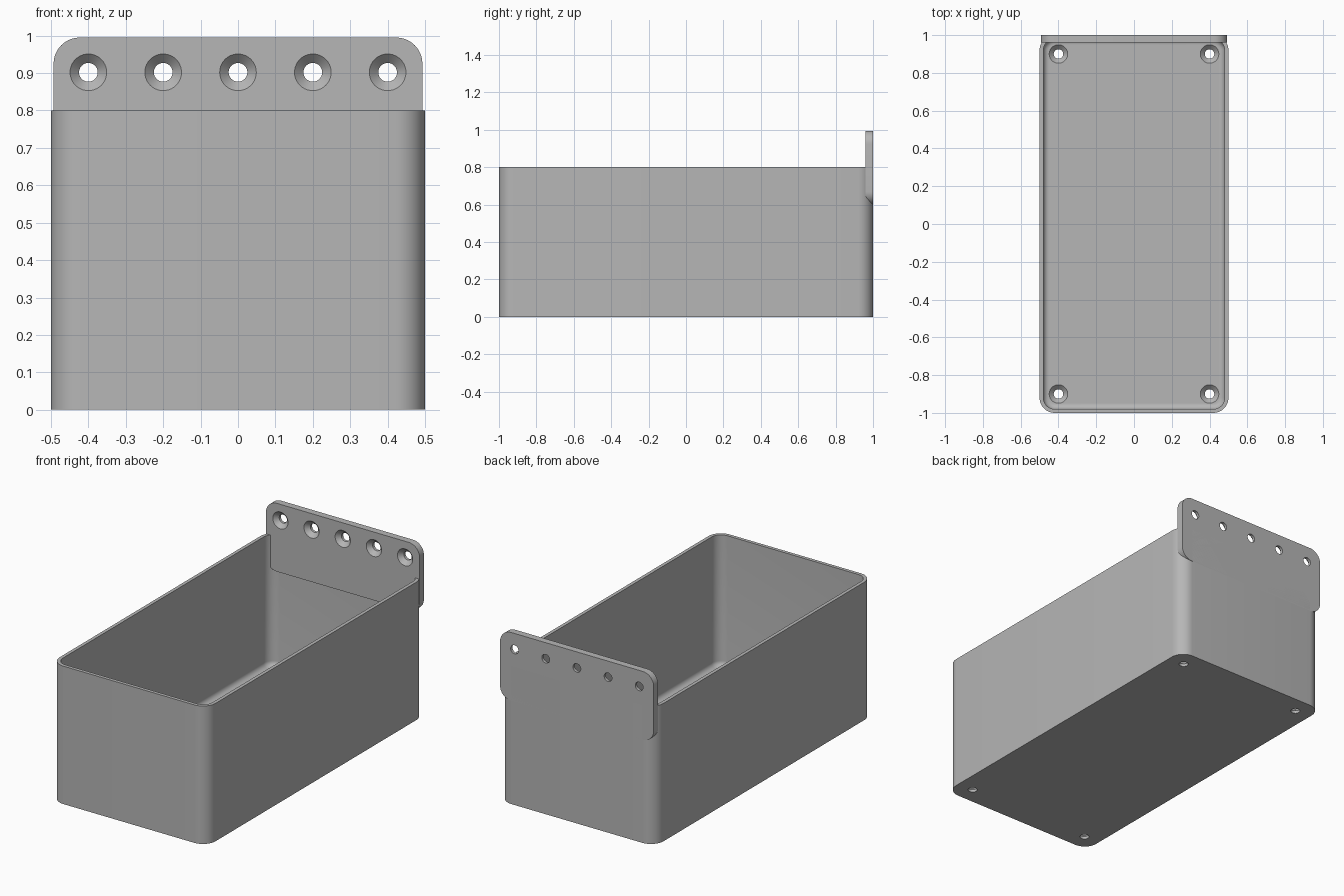
import bpy, bmesh, math
from mathutils import Matrix

cube = bpy.data.objects.get("Cube")
if cube:
    bpy.data.objects.remove(cube, do_unlink=True)

grey = bpy.data.materials.new("plain grey")
grey.use_nodes = True
COLOUR = (0.47, 0.47, 0.47, 1)
grey.diffuse_color = COLOUR
grey.node_tree.nodes["Principled BSDF"].inputs["Base Color"].default_value = COLOUR

WALL, FLOOR, PLATE = 0.02, 0.04, 0.04
FILLET = 0.03


def rounded_ring(hx, hy, r, z, steps=10):
    """Rounded rectangle outline at height z."""
    pts = []
    for q, (sx, sy) in enumerate([(1, 1), (-1, 1), (-1, -1), (1, -1)]):
        for i in range(steps + 1):
            a = (q + i / steps) * math.pi / 2
            pts.append((sx * (hx - r) + r * math.cos(a), sy * (hy - r) + r * math.sin(a), z))
    return pts


def circle(r, z, n=40):
    return [(r * math.cos(t), r * math.sin(t), z) for t in (2 * math.pi * i / n for i in range(n))]


def loft(bm, rings, matrix=Matrix()):
    """Skin a stack of outlines and cap both ends."""
    loops = [[bm.verts.new(matrix @ Matrix.Translation(p).translation) for p in ring] for ring in rings]
    n = len(loops[0])
    for a, b in zip(loops, loops[1:]):
        for i in range(n):
            j = (i + 1) % n
            bm.faces.new((a[i], a[j], b[j], b[i]))
    bm.faces.new(loops[0][::-1])
    bm.faces.new(loops[-1])


def make_object(name, bm):
    bmesh.ops.recalc_face_normals(bm, faces=bm.faces)
    mesh = bpy.data.meshes.new(name)
    bm.to_mesh(mesh)
    bm.free()
    mesh.materials.append(grey)
    obj = bpy.data.objects.new(name, mesh)
    bpy.context.collection.objects.link(obj)
    return obj


def screw_holes(obj, matrices):
    """Cut countersunk holes, wide end along each matrix's +z, surface at its origin."""
    bm = bmesh.new()
    for m in matrices:
        loft(bm, [circle(0.025, -0.1), circle(0.025, -0.024), circle(0.049, 0), circle(0.049, 0.02)], m)
    cutter = make_object("hole_cutter", bm)
    cutter.hide_render = True
    mod = obj.modifiers.new("screw holes", 'BOOLEAN')
    mod.operation, mod.solver, mod.object = 'DIFFERENCE', 'EXACT', cutter
    bpy.ops.object.select_all(action='DESELECT')
    bpy.context.view_layer.objects.active = obj
    obj.select_set(True)
    bpy.ops.object.modifier_apply(modifier=mod.name)
    bpy.data.objects.remove(cutter, do_unlink=True)
    bpy.ops.object.shade_smooth_by_angle(angle=math.radians(30))


# Open bin with rounded corners and a filleted floor
rings = [rounded_ring(0.5, 1, 0.08, 0), rounded_ring(0.5, 1, 0.08, 0.8)]
rings.append(rounded_ring(0.5 - WALL, 1 - WALL, 0.06, 0.8))
for i in range(9):
    a = i / 8 * math.pi / 2
    inset = WALL + FILLET * (1 - math.cos(a))
    rings.append(rounded_ring(0.5 - inset, 1 - inset, 0.08 - inset, FLOOR + FILLET * (1 - math.sin(a))))
bm = bmesh.new()
loft(bm, rings)
bin_body = make_object("bin_body", bm)
screw_holes(bin_body, [Matrix.Translation((x, y, FLOOR)) for x in (-0.4, 0.4) for y in (-0.9, 0.9)])

# Rounded mounting plate on the back wall, holes countersunk from the front
to_front = Matrix.Rotation(math.pi / 2, 4, 'X')
bm = bmesh.new()
loft(bm, [rounded_ring(0.493, 0.198, 0.07, z) for z in (0, PLATE)],
     Matrix.Translation((0, 1, 0.797)) @ to_front)
plate = make_object("mounting_plate", bm)
screw_holes(plate, [Matrix.Translation((0.2 * i, 1 - PLATE, 0.902)) @ to_front for i in range(-2, 3)])
